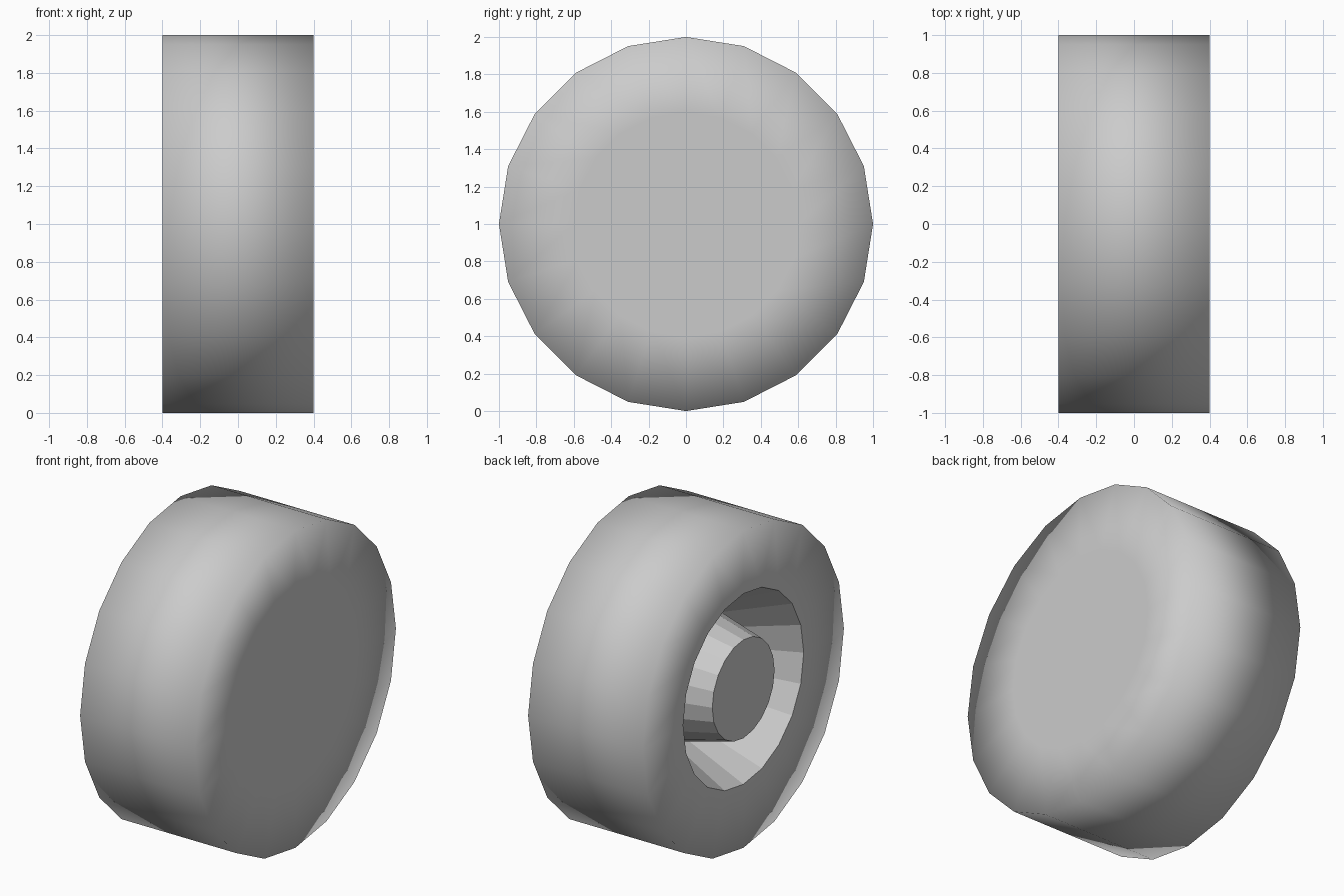
import bpy, bmesh
from math import cos, sin, tau

if "Cube" in bpy.data.objects:
    bpy.data.objects.remove(bpy.data.objects["Cube"])

SIDES = 20


def lathe(name, profile, smooth_bands, smooth_caps):
    """Turn (x, radius) points about the x axis and close both ends."""
    bm = bmesh.new()
    rings = []
    for x, r in profile:
        rings.append([bm.verts.new((x, r * cos(tau * i / SIDES), 1 + r * sin(tau * i / SIDES)))
                      for i in range(SIDES)])
    for b, (a, c) in enumerate(zip(rings, rings[1:])):
        for i in range(SIDES):
            j = (i + 1) % SIDES
            face = bm.faces.new((a[i], a[j], c[j], c[i]))
            face.smooth = b in smooth_bands
    for ring, smooth in zip((rings[0], rings[-1]), smooth_caps):
        bm.faces.new(ring).smooth = smooth
    bmesh.ops.recalc_face_normals(bm, faces=bm.faces)
    mesh = bpy.data.meshes.new(name)
    bm.to_mesh(mesh)
    bm.free()
    obj = bpy.data.objects.new(name, mesh)
    bpy.context.collection.objects.link(obj)
    return obj


# Wheel: plain inner disc, softly shaded tyre, faceted recess and tapered hub
lathe("wheel", [
    (0.40, 0.60),   # inner disc
    (0.40, 1.00),   # tyre
    (-0.40, 1.00),
    (-0.40, 0.60),  # recess rim
    (0.00, 0.42),   # recess floor
    (0.00, 0.408),  # hub base
    (-0.40, 0.31),  # hub face
], smooth_bands={0, 1, 2}, smooth_caps=(True, False))
